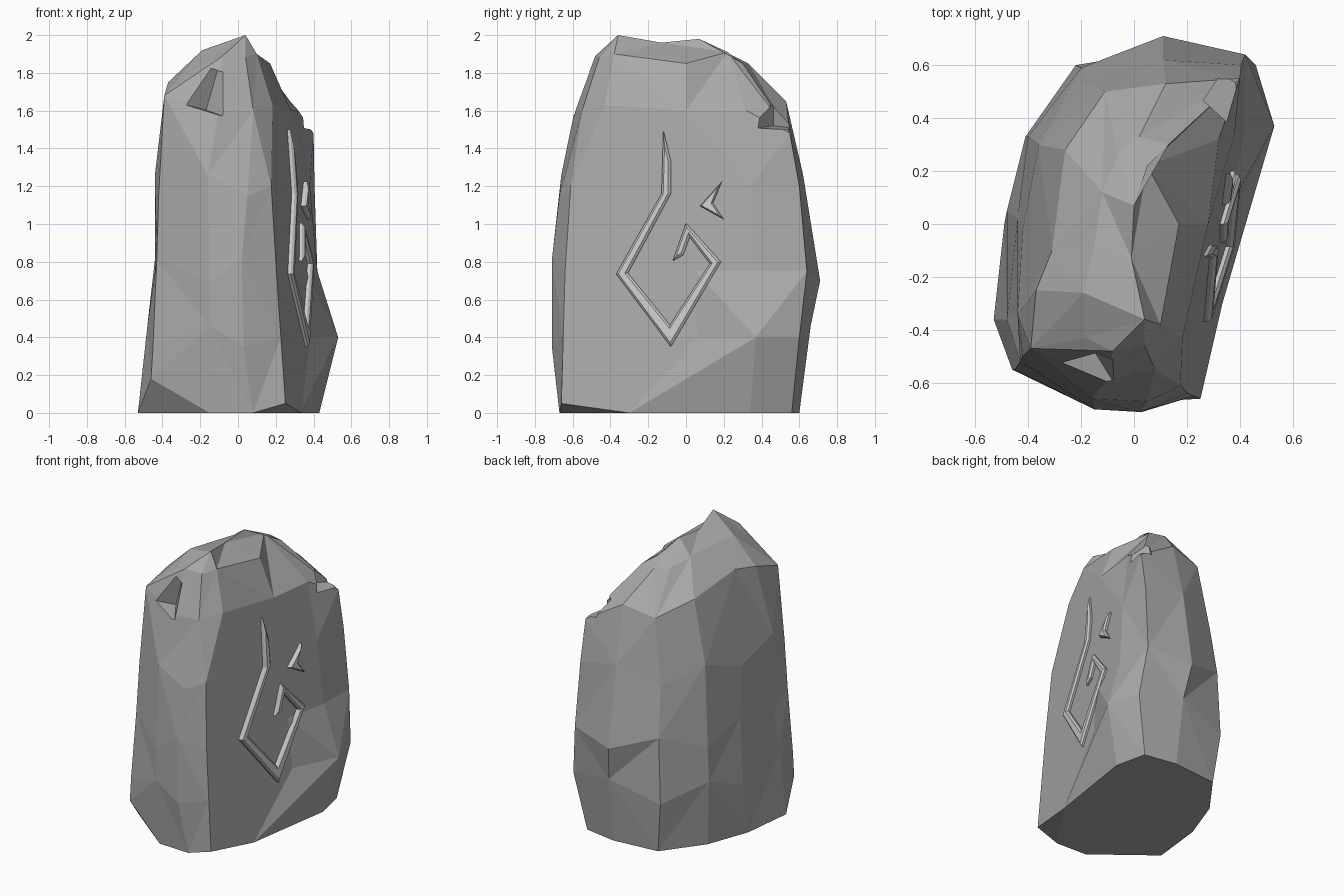
import bpy, bmesh

if "Cube" in bpy.data.objects:
    bpy.data.objects.remove(bpy.data.objects["Cube"])

# The rune side of the stone is one leaning plane: x as a function of y and z
def face_x(y, z):
    return 0.40 + 0.22 * y - 0.075 * z

def make(name, bm):
    bmesh.ops.recalc_face_normals(bm, faces=bm.faces[:])
    me = bpy.data.meshes.new(name)
    bm.to_mesh(me)
    bm.free()
    ob = bpy.data.objects.new(name, me)
    bpy.context.collection.objects.link(ob)
    return ob

# Standing stone: rings counter-clockwise from the front right edge.
# A single number is a y value lying on the rune plane.
rings = [
    (0.00, [-.66, -.30, (.43, .34), (.38, .56), (.15, .60), (-.18, .57), (-.38, .30),
            (-.49, 0), (-.53, -.36), (-.46, -.55), (-.15, -.66), (.08, -.67)]),
    (0.40, [-.65, .06, (.53, .37), (.46, .60), (.14, .66), (-.22, .60), (-.41, .33),
            (-.48, .05), (-.48, -.36), (-.45, -.55), (-.15, -.70), (.03, -.71)]),
    (0.75, [-.64, .05, (.42, .36), (.42, .64), (.11, .71), (-.20, .59), (-.40, .33),
            (-.44, .02), (-.44, -.34), (-.43, -.52), (-.15, -.70), (.02, -.71)]),
    (1.20, [-.61, -.02, (.38, .34), (.405, .60), (.11, .62), (-.18, .54), (-.36, .30),
            (-.42, -.02), (-.44, -.34), (-.42, -.50), (-.16, -.66), (.05, -.67)]),
    (1.60, [-.43, 0, (.32, .32), (.40, .55), (.12, .53), (-.11, .50), (-.26, .28),
            (-.31, -.10), (-.37, -.25), (-.39, -.47), (-.10, -.59), (.08, -.55)]),
    (1.85, [(.10, -.38), (.17, 0), (.05, .22), (.13, .30), (.02, .33), (-.06, .26), (-.12, .12),
            (-.15, -.08), (-.19, -.26), (-.18, -.43), (-.08, -.48), (.04, -.46)]),
]
lift = {(0, 0): .05, (0, 9): .18, (4, 0): .03, (4, 3): -.12, (4, 4): .05, (4, 5): .0,
        (4, 6): .09, (4, 7): .17, (4, 8): .15, (4, 9): .08, (5, 0): .05, (5, 2): .06,
        (5, 6): .04, (5, 7): .06, (5, 8): .07, (5, 10): .04, (5, 11): .03}
peaks = [(.04, -.36, 2.0), (-.01, -.13, 1.96), (0, .07, 1.98)]
ridge = [0, 1, 2, 2, 2, 2, 2, 1, 1, 0, 0, 0]

bm = bmesh.new()
grid = []
for r, (z, row) in enumerate(rings):
    line = []
    for c, p in enumerate(row):
        h = z + lift.get((r, c), 0)
        if 0 < r < 4 and c > 3:
            h += 0.06 if (c + r) % 2 else -0.05
        x, y = p if isinstance(p, tuple) else (face_x(p, h), p)
        line.append(bm.verts.new((x, y, h)))
    grid.append(line)
grid.append([bm.verts.new(peaks[k]) for k in ridge])
n = 12
for r in range(len(grid) - 1):
    for c in range(n):
        d = (c + 1) % n
        a, b, e, f = grid[r][c], grid[r][d], grid[r + 1][d], grid[r + 1][c]
        # alternate the diagonals for diamond-like facets
        tris = [(a, b, e), (a, e, f)] if (r + c) % 2 else [(a, b, f), (b, e, f)]
        for t in tris:
            bm.faces.new(t)
# Base with two broken front corners
base = grid[0]
bm.faces.new((base[11], base[0], base[1]))
bm.faces.new((base[8], base[9], base[10]))
bm.faces.new([v for i, v in enumerate(base) if i not in (0, 9)])
bmesh.ops.remove_doubles(bm, verts=bm.verts[:], dist=0.001)
bmesh.ops.dissolve_degenerate(bm, edges=bm.edges[:], dist=0.0005)
stone = make("standing_stone", bm)

# Broken chips cut with tilted blocks
chips = [((-.17, -.61, 1.71), (.2, .2, .6), .22),
         ((.40, .48, 1.60), (.1, .1, .9), .20)]
for loc, rot, s in chips:
    bpy.ops.mesh.primitive_cube_add(size=s, location=loc, rotation=rot)
    cutter = bpy.context.object
    cutter.name = "chip_cutter"
    cutter.hide_render = True
    m = stone.modifiers.new("chip", 'BOOLEAN')
    m.operation, m.object, m.solver = 'DIFFERENCE', cutter, 'EXACT'
    bpy.context.view_layer.objects.active = stone
    bpy.ops.object.modifier_apply(modifier="chip")
    bpy.data.objects.remove(cutter)

# Darker stone colour
mat = bpy.data.materials.new("dark_stone")
mat.diffuse_color = (0.4, 0.4, 0.4, 1)
mat.use_nodes = True
mat.node_tree.nodes["Principled BSDF"].inputs["Base Color"].default_value = mat.diffuse_color
stone.data.materials.clear()
stone.data.materials.append(mat)

# Raised carved mark: flat outline on the rune plane, extruded with a bevelled rim
def mark(name, outline, rim):
    bm = bmesh.new()
    f = bm.faces.new([bm.verts.new((face_x(y, z) - 0.03, y, z)) for y, z in outline])
    f.normal_update()
    if f.normal.x < 0:
        f.normal_flip()
    ext = bmesh.ops.extrude_face_region(bm, geom=[f])["geom"]
    for v in ext:
        if isinstance(v, bmesh.types.BMVert):
            v.co.x += 0.045
    top = [g for g in ext if isinstance(g, bmesh.types.BMFace)]
    bmesh.ops.recalc_face_normals(bm, faces=bm.faces[:])
    bmesh.ops.inset_region(bm, faces=top, thickness=rim, depth=0.012, use_even_offset=True)
    return make(name, bm)

mark("carved_hook", [(-.12, 1.50), (-.13, 1.16), (-.37, .735), (-.08, .35), (.185, .80), (0, 1.005),
                     (-.07, .805), (-.015, .835), (.02, .93), (.127, .79), (-.085, .466),
                     (-.307, .74), (-.08, 1.16), (-.08, 1.33)], 0.012)
mark("carved_tick", [(.19, 1.225), (.074, 1.095), (.20, 1.025), (.143, 1.11)], 0.007)
